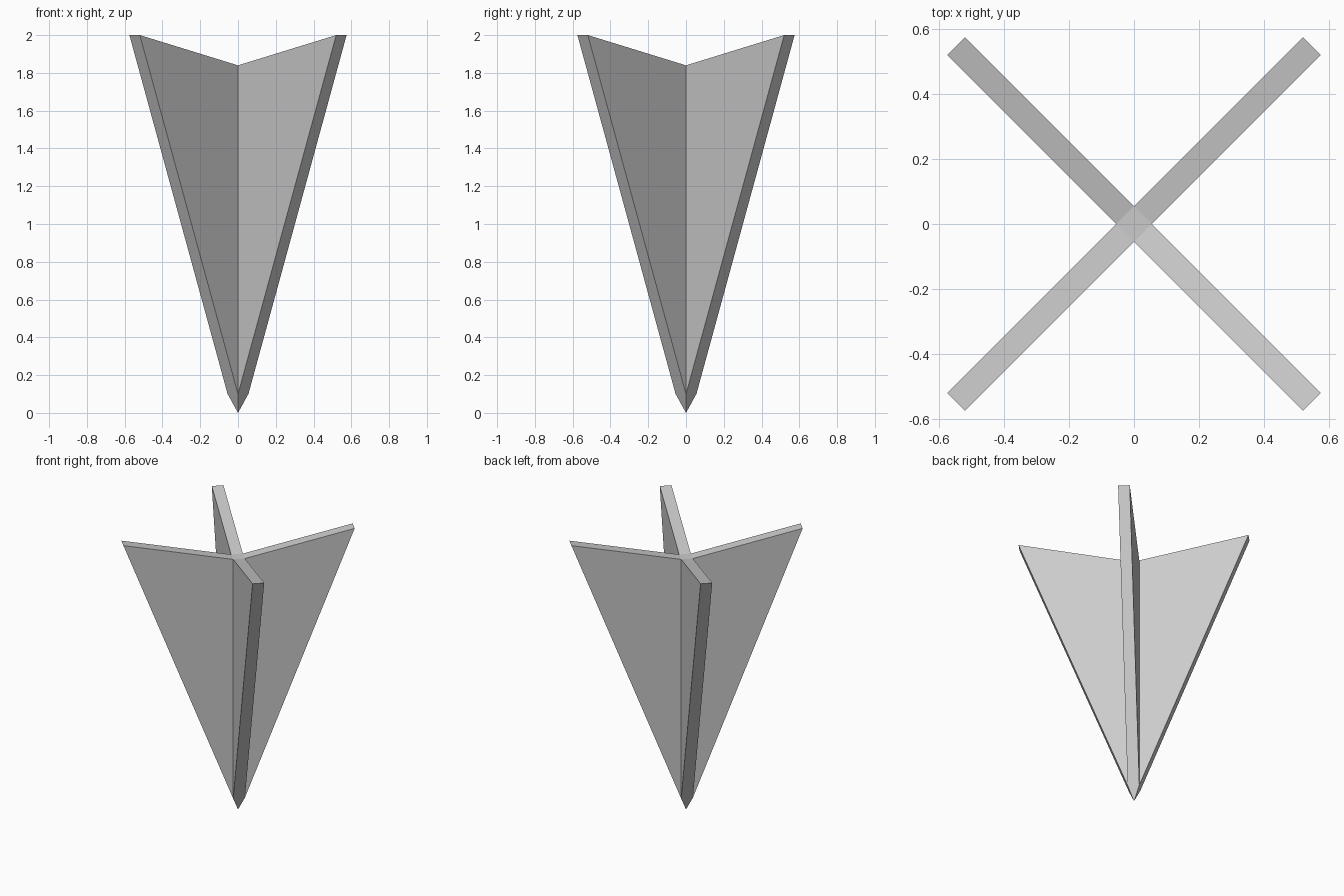
import bpy, bmesh
from math import radians
from mathutils import Matrix, Vector

if "Cube" in bpy.data.objects:
    bpy.data.objects.remove(bpy.data.objects["Cube"])

H = 0.039        # half thickness of a fin
R = 0.774        # reach of a fin at the top
Z_LOW, Z_MID, Z_TOP = 0.10, 1.84, 2.0

bm = bmesh.new()


def face(points, turn):
    bm.faces.new([bm.verts.new(turn @ Vector(p)) for p in points])


# four diagonal fins, each narrowing to the shared tip
for i in range(4):
    turn = Matrix.Rotation(radians(45 + 90 * i), 3, 'Z')
    # sloping outer edge, running down to the tip
    face([(0, 0, 0), (H, -H, Z_LOW), (R, -H, Z_TOP), (R, H, Z_TOP), (H, H, Z_LOW)][::-1], turn)
    # sloping top edge
    face([(H, -H, Z_MID), (R, -H, Z_TOP), (R, H, Z_TOP), (H, H, Z_MID)], turn)
    # two flat sides
    for s in (-1, 1):
        face([(H, s * H, Z_LOW), (R, s * H, Z_TOP), (H, s * H, Z_MID)], turn)

# flat square where the fins meet
face([(H, H, Z_MID), (-H, H, Z_MID), (-H, -H, Z_MID), (H, -H, Z_MID)],
     Matrix.Rotation(radians(45), 3, 'Z'))

bmesh.ops.remove_doubles(bm, verts=bm.verts, dist=0.0005)
bmesh.ops.recalc_face_normals(bm, faces=bm.faces)
mesh = bpy.data.meshes.new("crossed_fins")
bm.to_mesh(mesh)
bm.free()
bpy.context.collection.objects.link(bpy.data.objects.new("crossed_fins", mesh))
